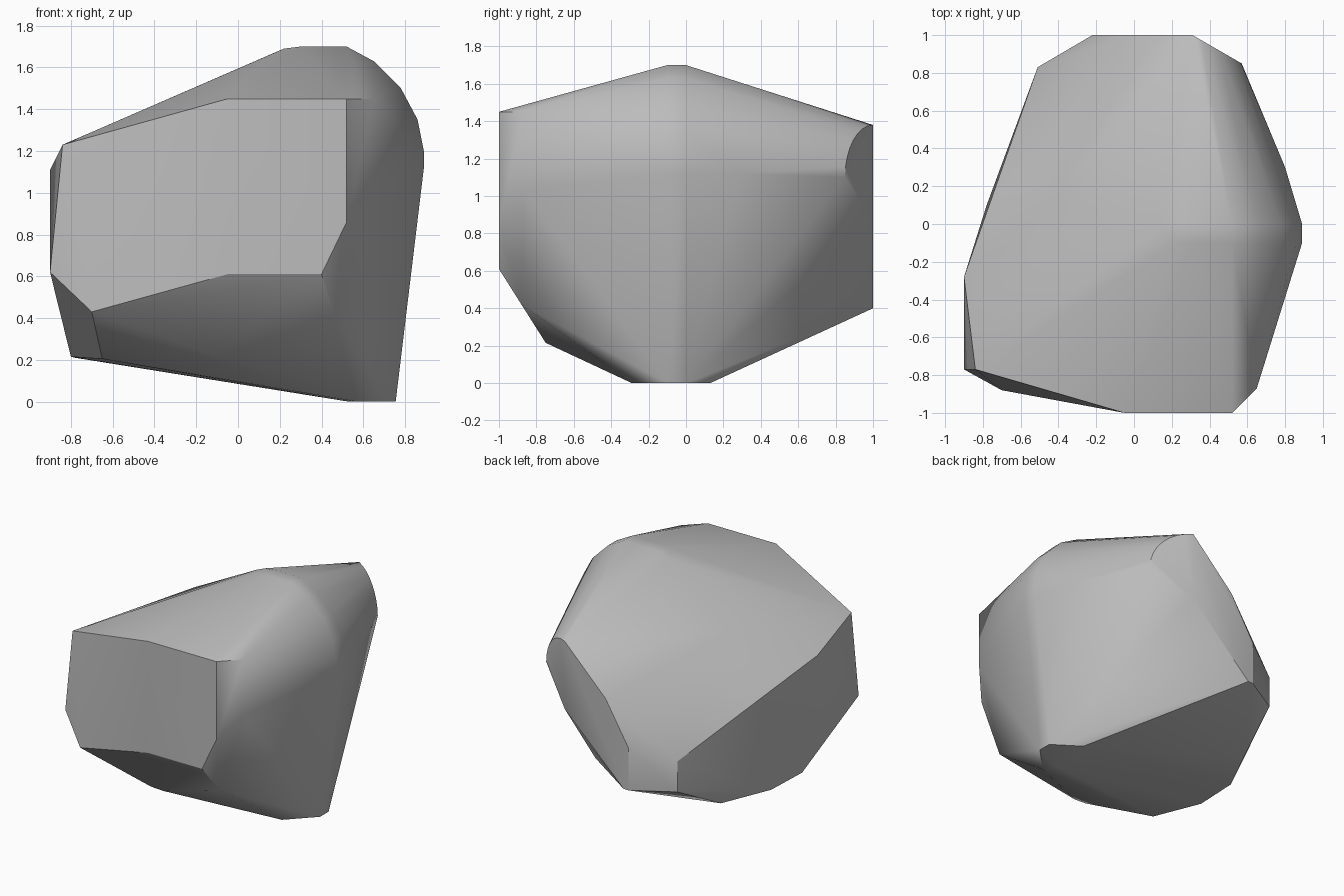
import bpy
import bmesh
from math import sin, cos, pi, radians
from mathutils import Vector

default_cube = bpy.data.objects.get("Cube")
if default_cube:
    bpy.data.objects.remove(default_cube, do_unlink=True)


def make_material(name, colour):
    """Plain flat material, the same in viewport and render."""
    material = bpy.data.materials.new(name)
    material.use_nodes = True
    material.diffuse_color = colour
    shader = next(node for node in material.node_tree.nodes if node.type == "BSDF_PRINCIPLED")
    shader.inputs["Base Color"].default_value = colour
    return material


def quarter_arc(centre, start, end, steps):
    """Points sweeping from centre+start to centre+end."""
    centre, start, end = Vector(centre), Vector(start), Vector(end)
    angles = [pi / 2 * step / steps for step in range(steps + 1)]
    return [centre + start * cos(angle) + end * sin(angle) for angle in angles]


def extrude_profile(profile, depths):
    """Repeat an x-z profile at each y depth."""
    return [(x, y, z) for y in depths for x, z in profile]


def flat_outline(outline, depth):
    """Place an x-z outline on a plane of constant y."""
    return extrude_profile(outline, [depth])


def convex_object(name, points, material, smooth_angle):
    """Wrap corner points in a convex skin and soften shallow edges."""
    mesh = bpy.data.meshes.new(name)
    bm = bmesh.new()
    for point in points:
        bm.verts.new(point)
    bmesh.ops.remove_doubles(bm, verts=bm.verts[:], dist=0.001)
    hull = bmesh.ops.convex_hull(bm, input=bm.verts[:])
    unused = set(hull["geom_interior"]) | set(hull["geom_unused"])
    unused = [item for item in unused if isinstance(item, bmesh.types.BMVert)]
    bmesh.ops.delete(bm, geom=unused, context="VERTS")
    bmesh.ops.dissolve_limit(bm, angle_limit=radians(1), verts=bm.verts[:], edges=bm.edges[:])
    bmesh.ops.recalc_face_normals(bm, faces=bm.faces[:])
    bm.to_mesh(mesh)
    bm.free()
    mesh.materials.append(material)
    stone = bpy.data.objects.new(name, mesh)
    bpy.context.collection.objects.link(stone)
    bpy.ops.object.select_all(action="DESELECT")
    stone.select_set(True)
    bpy.context.view_layer.objects.active = stone
    bpy.ops.object.shade_smooth_by_angle(angle=radians(smooth_angle))
    return stone


# Front cut face and the chamfer beside it
front_face = flat_outline([(-.05, 1.45), (.52, 1.45), (.52, .86), (.4, .61), (-.05, .61)], -1)
front_chamfer = flat_outline([(.65, 1.45), (.65, 1.03)], -.87)
front_lower = flat_outline([(-.7, .43), (.46, .42)], -.88)
front_chin = flat_outline([(-.2, .22), (-.1, .215)], -.75)

# Rounded ridge across the middle
ridge = extrude_profile(
    [(.15, 1.66), (.22, 1.69), (.3, 1.7), (.52, 1.7), (.65, 1.63),
     (.78, 1.5), (.86, 1.35), (.89, 1.2), (.89, 1.12), (.755, 0)], [-.1, 0])
ridge.append((.8, .3, 1.12))

# Slanted back face with its rounded corner facet
back_face = flat_outline([(-.03, 1.04), (-.22, .72), (-.22, .4), (-.18, .4), (.31, .87)], 1)
back_corner = quarter_arc((.31, 1, 1.1), (.26, -.15, 0), (0, 0, .28), 8)
back_facet = flat_outline([(-.51, .63), (-.51, .4)], .83)

# Right side edge, upper slope and curved underside
side_edge = [(-.84, -.77, 1.23), (-.9, -.77, .62), (-.9, -.28, 1.11)]
upper_slope = [(-.45, .13, 1.32)]
underside = [(-.65, -.57, .205), (-.8, -.24, .215), (-.78, .1, .21), (-.6, .44, .19)]

# Small resting foot
foot = [(.57, -.29, 0), (.53, -.2, 0), (.56, .13, 0)]

grey = make_material("stone grey", (.5, .5, .5, 1))
corners = (front_face + front_chamfer + front_lower + front_chin + ridge + back_face
           + back_corner + back_facet + side_edge + upper_slope + underside + foot)
convex_object("boulder", corners, grey, 30)
